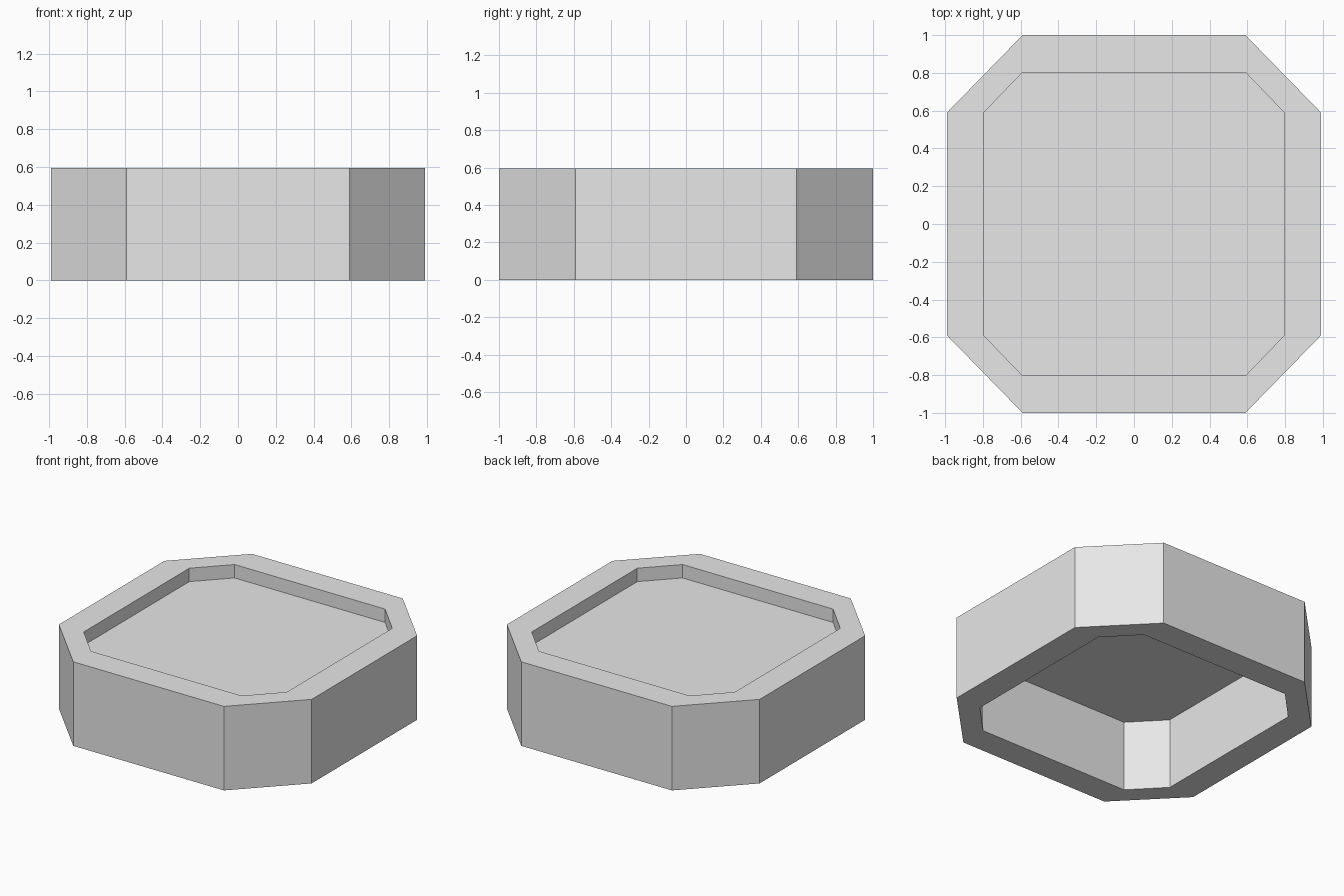
import bpy
import bmesh

cube = bpy.data.objects.get("Cube")
if cube:
    bpy.data.objects.remove(cube, do_unlink=True)

HEIGHT, PANEL_Z = 0.595, 0.5

grey = bpy.data.materials.new("light grey")
grey.use_nodes = True
colour = (0.8, 0.8, 0.8, 1)
grey.diffuse_color = colour
grey.node_tree.nodes["Principled BSDF"].inputs["Base Color"].default_value = colour


def octagon(bm, x, y, cut, z):
    """Ring of vertices for a rectangle with its corners cut off."""
    quarter = [(x, cut), (cut, y)]
    points = quarter + [(-px, py) for px, py in reversed(quarter)]
    points += [(-px, -py) for px, py in points]
    return [bm.verts.new((px, py, z)) for px, py in points]


def finish(bm, name):
    bmesh.ops.recalc_face_normals(bm, faces=bm.faces)
    mesh = bpy.data.meshes.new(name)
    bm.to_mesh(mesh)
    bm.free()
    mesh.materials.append(grey)
    obj = bpy.data.objects.new(name, mesh)
    bpy.context.collection.objects.link(obj)


# Thick open frame with cut corners
bm = bmesh.new()
outer, inner = (0.99, 1.0, 0.59), (0.795, 0.803, 0.59)
rings = [octagon(bm, *outer, 0), octagon(bm, *outer, HEIGHT),
         octagon(bm, *inner, HEIGHT), octagon(bm, *inner, 0)]
for a, b in zip(rings, rings[1:] + rings[:1]):
    for i in range(len(a)):
        j = (i + 1) % len(a)
        bm.faces.new((a[i], a[j], b[j], b[i]))
finish(bm, "frame")

# Thin panel recessed below the rim, hollow underneath
bm = bmesh.new()
bm.faces.new(octagon(bm, *inner, PANEL_Z))
finish(bm, "panel")
